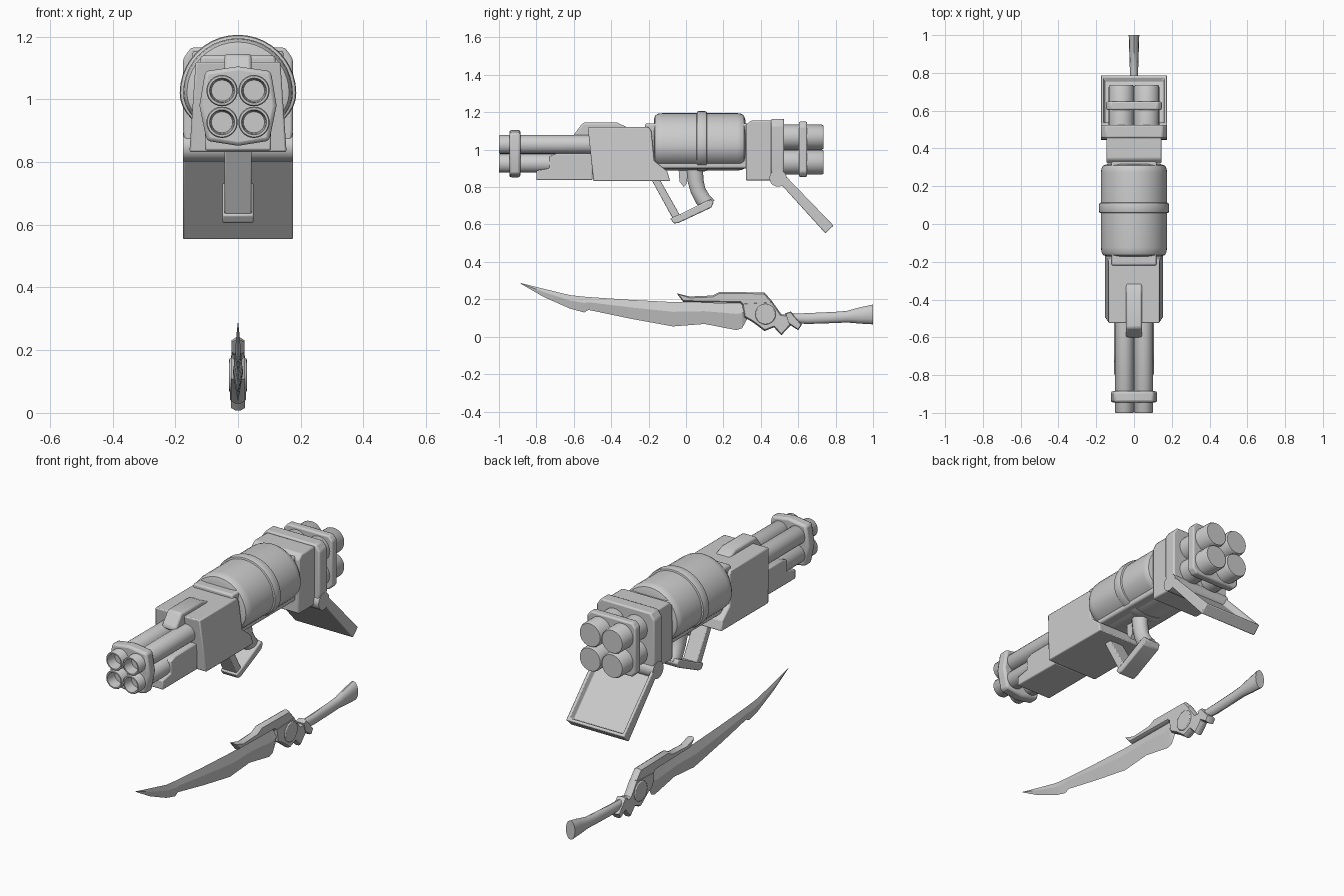
import bpy, bmesh, math
from mathutils import Matrix, Vector

if "Cube" in bpy.data.objects:
    bpy.data.objects.remove(bpy.data.objects["Cube"])

def finish(name, bm, bevel=0.0, angle=32, segs=2):
    bmesh.ops.recalc_face_normals(bm, faces=bm.faces)
    me = bpy.data.meshes.new(name)
    bm.to_mesh(me)
    bm.free()
    for p in me.polygons:
        p.use_smooth = True
    me.set_sharp_from_angle(angle=math.radians(angle))
    ob = bpy.data.objects.new(name, me)
    bpy.context.collection.objects.link(ob)
    if bevel:
        m = ob.modifiers.new("bevel", 'BEVEL')
        m.width, m.segments, m.limit_method = bevel, segs, 'ANGLE'
    return ob

def loft(name, sections, bevel=0.0, angle=32):
    """Skin equal-length closed sections and cap both ends."""
    bm = bmesh.new()
    rings = [[bm.verts.new(p) for p in s] for s in sections]
    n = len(rings[0])
    for a, b in zip(rings, rings[1:]):
        for i in range(n):
            bm.faces.new((a[i], a[(i + 1) % n], b[(i + 1) % n], b[i]))
    bm.faces.new(rings[0])
    bm.faces.new(rings[-1])
    return finish(name, bm, bevel, angle)

def prism(name, pts, hx, bevel=0.0, edge=None):
    """Side profile (y, z) widened to +-hx; edge gives a chamfered thin rim."""
    if edge is None:
        return loft(name, [[(s * hx, y, z) for y, z in pts] for s in (-1, 1)], bevel)
    n = len(pts)
    ins = []
    area = sum(pts[i - 1][0] * pts[i][1] - pts[i][0] * pts[i - 1][1] for i in range(n))
    sg = 1 if area > 0 else -1
    for i in range(n):                       # move each corner inward for the chamfer
        a, b, c = (Vector(pts[k % n]) for k in (i - 1, i, i + 1))
        d1, d2 = (b - a).normalized(), (c - b).normalized()
        nrm = Vector((-(d1.y + d2.y), d1.x + d2.x)) * sg
        ins.append(b + nrm.normalized() * edge)
    rows = [(-hx, ins), (-hx * .4, pts), (hx * .4, pts), (hx, ins)]
    return loft(name, [[(x, p[0], p[1]) for p in pp] for x, pp in rows])

def lathe(name, cx, cz, prof, n=24, squash=1.0):
    """Turn (radius, y) around an axis along y; squash flattens the lower half."""
    secs = []
    for r, y in prof:
        ring = []
        for i in range(n):
            a = 2 * math.pi * i / n
            z = r * math.sin(a)
            ring.append((cx + r * math.cos(a), y, cz + (z * squash if z < 0 else z)))
        secs.append(ring)
    return loft(name, secs)

def box(name, x, y, z, bevel=0.0):
    return prism(name, [(y[0], z[0]), (y[1], z[0]), (y[1], z[1]), (y[0], z[1])], x, bevel)

def band(name, outline, y0, y1, bevel):
    """Front outline (x, z) for the right half, mirrored, extruded along y."""
    full = outline + [(-x, z) for x, z in reversed(outline) if x > 1e-6]
    return loft(name, [[(x, y, z) for x, z in full] for y in (y0, y1)], bevel)

# --- four hollow barrels and their clamp
for i, (sx, z) in enumerate([(-1, .927), (1, .927), (-1, 1.028), (1, 1.028)]):
    lathe(f"barrel_{i}", sx * .051, z,
          [(.05, -.45), (.05, -.995), (.047, -1), (.04, -1), (.037, -.985), (.03, -.9)])
band("muzzle_clamp", [(0, .852), (.1, .868), (.123, .98), (.105, 1.09), (0, 1.105)],
     -.945, -.885, .012)

# --- lower barrel housing
prism("barrel_housing", [(-.8, .837), (-.5, .837), (-.5, .98), (-.69, .98), (-.73, .965),
                         (-.73, .9), (-.8, .888)], .105, .006)

# --- receiver, slightly wider at the bottom
side = [(-.525, 1.12), (-.2, 1.12), (-.185, 1.1), (-.17, .94), (-.1, .885), (-.085, .832), (-.495, .832)]
loft("receiver", [[(s * (.155 - .02 * (z - .83) / .29), y, z) for y, z in side]
                  for s in (-1, 1)], .006)
prism("top_sight", [(-.6, 1.08), (-.55, 1.145), (-.37, 1.145), (-.31, 1.118), (-.31, 1.06), (-.6, 1.06)],
      .043, .012)
box("neck", .12, (-.22, .36), (.9, 1.14), .01)

# --- drum and its hoop
R = .175
lathe("drum", 0, 1.02, [(R - .035, -.172), (R - .012, -.165), (R - .003, -.15), (R, -.125), (R, .275),
                        (R - .003, .295), (R - .012, .31), (R - .035, .317)], 40, .75)
lathe("drum_hoop", 0, 1.02, [(.17, .055), (.183, .06), (.186, .07), (.186, .1), (.183, .11), (.17, .115)],
      40, .73)

# --- rear block, collar plate and hinge
prism("rear_block", [(.32, .835), (.46, .835), (.46, 1.155), (.345, 1.155), (.32, 1.13)], .145, .008)
band("rear_collar", [(0, .86), (.17, .86), (.175, .9), (.175, 1.13), (.15, 1.165), (0, 1.165)],
     .455, .525, .008)
bm = bmesh.new()
bmesh.ops.create_cone(bm, cap_ends=True, segments=20, radius1=.046, radius2=.046, depth=.352,
                      matrix=Matrix.Translation((0, .492, .848)) @ Matrix.Rotation(math.pi / 2, 4, 'Y'))
finish("flap_hinge", bm)

# --- four rear tubes and their clamp
for i, (sx, z) in enumerate([(-1, .933), (1, .933), (-1, 1.067), (1, 1.067)]):
    lathe(f"rear_tube_{i}", sx * .067, z, [(.067, .5), (.067, .725), (.062, .735)])
band("rear_clamp", [(0, .855), (.125, .855), (.147, .88), (.147, 1.125), (.125, 1.15), (0, 1.15)],
     .603, .648, .008)

# --- tray-shaped flap hanging from the hinge
bm = bmesh.new()
bmesh.ops.create_cube(bm, size=1, matrix=Matrix.Diagonal((.352, .38, .06, 1)))
top = [f for f in bm.faces if f.normal.z > .9]
bmesh.ops.inset_region(bm, faces=top, thickness=.02)
bmesh.ops.inset_region(bm, faces=top, thickness=.015)
bmesh.ops.translate(bm, verts=top[0].verts, vec=(0, 0, -.03))
for v in bm.verts:                            # underside thins toward the hinge
    if v.co.z < -.02 and v.co.y < 0:
        v.co.z += .012
bmesh.ops.transform(bm, verts=bm.verts,
                    matrix=Matrix.Translation((0, .635, .71)) @ Matrix.Rotation(math.radians(-46), 4, 'X'))
finish("rear_flap", bm, .005)

# --- grip, guard and trigger
prism("grip_front_strut", [(-.185, .84), (-.14, .84), (-.03, .645), (-.07, .63)], .043, .004)
prism("grip_base", [(-.085, .632), (-.065, .605), (-.04, .608), (.135, .69), (.148, .715), (.135, .735),
                    (.11, .725), (-.03, .655)], .05, .006)
path = [(.045, .9, .04), (.052, .83, .038), (.065, .78, .036), (.09, .735, .037), (.12, .7, .038)]
secs = []
for i, (y, z, r) in enumerate(path):
    a, b = path[max(i - 1, 0)], path[min(i + 1, 4)]
    d = Vector((b[0] - a[0], b[1] - a[1])).normalized()
    secs.append([(r * math.cos(t), y - d.y * r * 1.15 * math.sin(t), z + d.x * r * 1.15 * math.sin(t))
                 for t in [2 * math.pi * k / 14 for k in range(14)]])
loft("grip", secs)
prism("trigger", [(-.04, .9), (.01, .9), (.005, .82), (-.012, .8), (-.035, .83)], .015)

# --- sword blade: diamond sections (y, top, bottom, half thickness)
rows = [(-.885, .287, .284, .001), (-.76, .256, .212, .006), (-.62, .222, .15, .009),
        (-.545, .214, .13, .01), (-.52, .212, .143, .011), (-.3, .197, .097, .013),
        (-.07, .185, .055, .015), (.1, .182, .068, .016), (.27, .18, .035, .016),
        (.3, .18, .045, .016), (.33, .18, .1, .016)]
loft("sword_blade", [[(0, y, t), (w, y, t * .6 + b * .4), (0, y, b), (-w, y, t * .6 + b * .4)]
                     for y, t, b, w in rows], angle=12)

# --- sword guard pieces
prism("sword_back_plate", [(-.05, .232), (.02, .215), (.14, .22), (.18, .24), (.42, .236), (.46, .19),
                           (.46, .15), (.32, .15), (.29, .18), (-.015, .186)], .02, edge=.008)
prism("sword_guard", [(.3, .18), (.46, .19), (.51, .12), (.56, .115), (.56, .06), (.51, .008),
                      (.47, .05), (.42, .03), (.36, .075), (.31, .105)], .022, edge=.008)
prism("sword_guard_rear", [(.53, .125), (.56, .135), (.62, .065), (.6, .035), (.545, .07)], .025, edge=.006)
bm = bmesh.new()
bmesh.ops.create_cone(bm, cap_ends=True, segments=20, radius1=.055, radius2=.055, depth=.056,
                      matrix=Matrix.Translation((0, .425, .12)) @ Matrix.Rotation(math.pi / 2, 4, 'Y'))
finish("sword_disc", bm, .005)

# --- sword handle: flared oval loft (y, top, bottom, half width)
rows = [(.54, .122, .075, .018), (.65, .126, .068, .02), (.8, .133, .073, .022),
        (.86, .138, .076, .023), (.93, .157, .07, .026), (1.0, .172, .066, .028)]
loft("sword_handle", [[(w * math.cos(t), y, (a + b) / 2 + (a - b) / 2 * math.sin(t))
                       for t in [2 * math.pi * k / 12 for k in range(12)]] for y, a, b, w in rows], angle=40)
